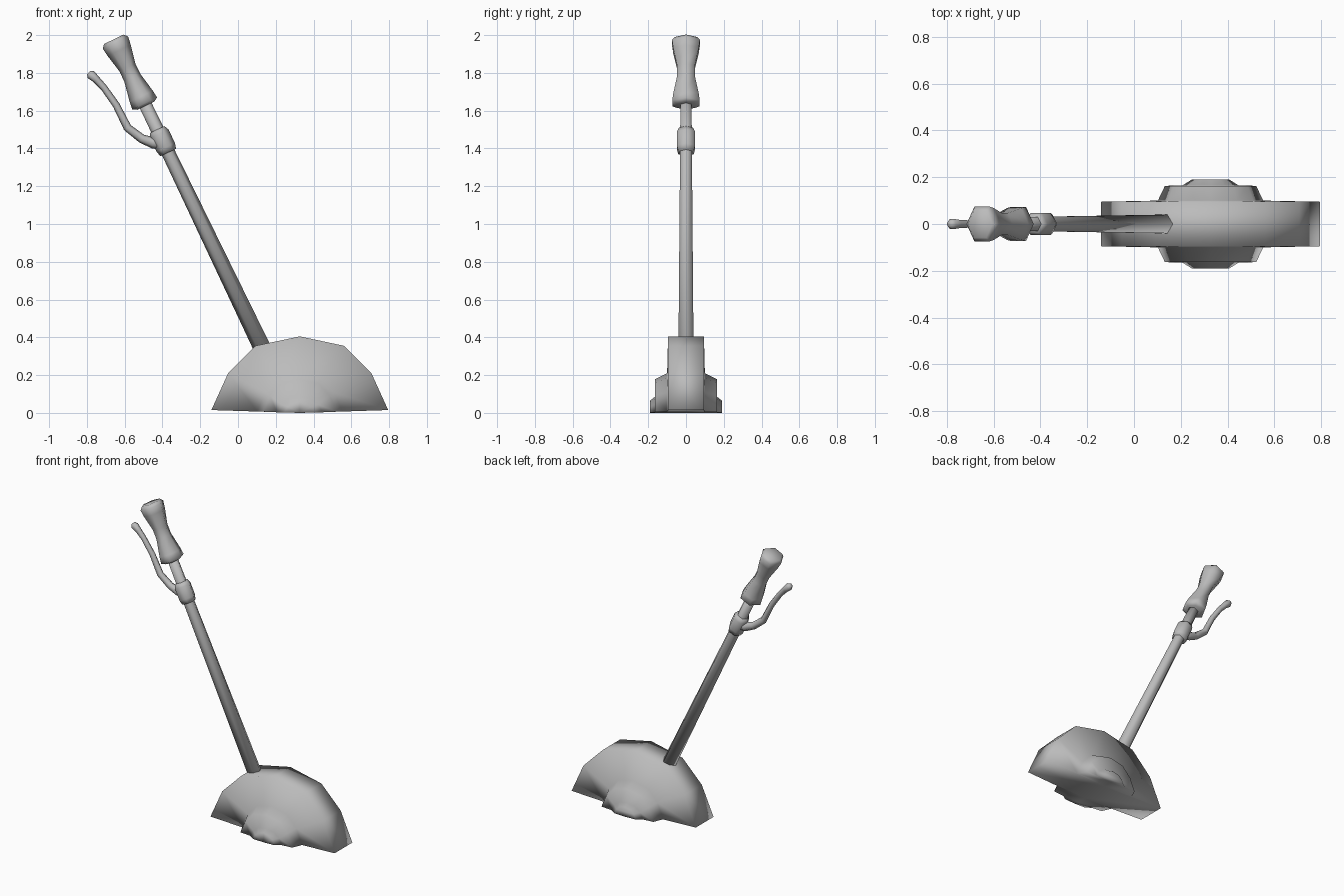
import bpy, bmesh, math
from mathutils import Vector

cube = bpy.data.objects.get("Cube")
if cube:
    bpy.data.objects.remove(cube, do_unlink=True)

grey = bpy.data.materials.new("plain grey")
grey.use_nodes = True
colour = (0.5, 0.5, 0.5, 1)
grey.diffuse_color = colour
grey.node_tree.nodes["Principled BSDF"].inputs["Base Color"].default_value = colour


def loft(name, rings):
    """Skin a row of closed rings, cap both ends and shade smooth."""
    bm = bmesh.new()
    loops = [[bm.verts.new(p) for p in ring] for ring in rings]
    n = len(loops[0])
    for a, b in zip(loops, loops[1:]):
        for i in range(n):
            j = (i + 1) % n
            bm.faces.new((a[i], a[j], b[j], b[i]))
    bm.faces.new(loops[0])
    bm.faces.new(loops[-1])
    bmesh.ops.recalc_face_normals(bm, faces=bm.faces)
    mesh = bpy.data.meshes.new(name)
    bm.to_mesh(mesh)
    bm.free()
    for f in mesh.polygons:
        f.use_smooth = True
    mesh.materials.append(grey)
    obj = bpy.data.objects.new(name, mesh)
    bpy.context.collection.objects.link(obj)
    return obj


def tube(name, stations, sides=6, widen=1.1):
    """Sweep a hexagon along (x, z, radius) stations in the y = 0 plane."""
    pts = [Vector((x, 0, z)) for x, z, r in stations]
    rings = []
    for k, (x, z, r) in enumerate(stations):
        d = (pts[min(k + 1, len(pts) - 1)] - pts[max(k - 1, 0)]).normalized()
        across = Vector((d.z, 0, -d.x))
        side = Vector((0, widen, 0))
        angles = [math.tau * i / sides for i in range(sides)]
        rings.append([pts[k] + r * (math.cos(a) * across + math.sin(a) * side)
                      for a in angles])
    return loft(name, rings)


# Base: stepped half discs joined into one body, with a slightly sagging floor
half = [(1, 0.037), (0.81, 0.52), (0.5, 0.877)]
outline = half + [(0, 1)] + [(-x, z) for x, z in reversed(half)] + [(0, 0)]
steps = [(0.19, 0.08, 0.065), (0.165, 0.12, 0.085), (0.163, 0.195, 0.178),
         (0.1, 0.225, 0.21), (0.095, 0.468, 0.405)]
steps += [(-y, w, h) for y, w, h in reversed(steps)]
loft("base", [[Vector((0.327 + w * x, y, h * z)) for x, z in outline]
              for y, w, h in steps])

# Leaning shaft: parts placed by distance along its axis
foot = Vector((0.12, 0, 0.36))
lean = math.radians(25.66)
axis = Vector((-math.sin(lean), 0, math.cos(lean)))


def on_shaft(name, profile, widen=1.1):
    stations = []
    for t, r in profile:
        p = foot + axis * t
        stations.append((p.x, p.z, r))
    return tube(name, stations, widen=widen)


on_shaft("shaft", [(-0.02, 0.046), (1.16, 0.036), (1.45, 0.034)], 1.0)
on_shaft("collar", [(1.13, 0.046), (1.16, 0.054), (1.24, 0.054), (1.265, 0.042)], 1.02)
on_shaft("hand_grip", [(1.405, 0.05), (1.418, 0.073), (1.46, 0.068), (1.57, 0.047),
                       (1.63, 0.047), (1.73, 0.068), (1.775, 0.074), (1.795, 0.058)], 1.15)

# Squeeze lever curving up beside the grip
tube("squeeze_lever", [(-0.39, 1.425, 0.034), (-0.45, 1.43, 0.03), (-0.51, 1.452, 0.024),
                       (-0.585, 1.51, 0.022), (-0.645, 1.63, 0.019), (-0.71, 1.722, 0.018),
                       (-0.75, 1.765, 0.02), (-0.778, 1.79, 0.025), (-0.79, 1.802, 0.013)], widen=1.0)
